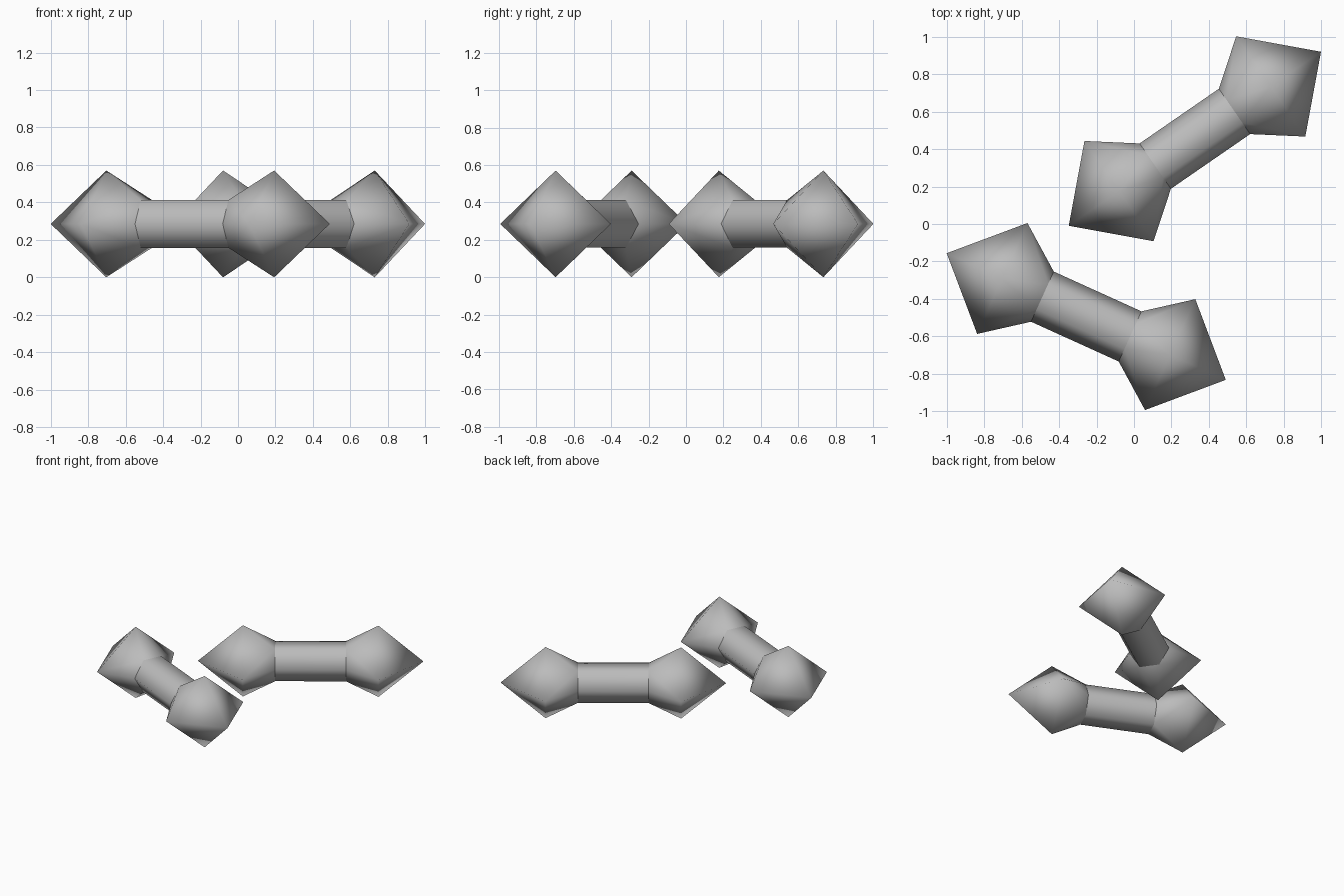
import bpy
import bmesh
from math import cos, sin, pi, radians
from mathutils import Matrix

cube = bpy.data.objects.get("Cube")
if cube:
    bpy.data.objects.remove(cube, do_unlink=True)

# Single grey finish
GREY = (0.5, 0.5, 0.5, 1.0)
grey = bpy.data.materials.new("grey metal")
grey.use_nodes = True
grey.diffuse_color = GREY
grey.node_tree.nodes["Principled BSDF"].inputs["Base Color"].default_value = GREY

# Main dimensions
HEIGHT = 0.285       # centre line above the ground
GRIP = 0.147         # grip radius
GRIP_END = 0.257     # half length of the grip
RING = 0.492         # widest point of a head
TIP = 0.818          # pointed end of a head
WIDE, TALL = 0.325, 0.285


def ring(bm, x, sides, ry, rz):
    """Ring of points around the x axis, starting at +y."""
    return [bm.verts.new((x, ry * cos(2 * pi * i / sides), rz * sin(2 * pi * i / sides)))
            for i in range(sides)]


def finish(bm, name, place):
    bmesh.ops.recalc_face_normals(bm, faces=bm.faces)
    bmesh.ops.transform(bm, matrix=place, verts=bm.verts)
    mesh = bpy.data.meshes.new(name)
    bm.to_mesh(mesh)
    bm.free()
    mesh.materials.append(grey)
    mesh.shade_smooth()
    obj = bpy.data.objects.new(name, mesh)
    bpy.context.collection.objects.link(obj)


def make_grip(name, place):
    bm = bmesh.new()
    a = ring(bm, -GRIP_END, 6, GRIP, GRIP)
    b = ring(bm, GRIP_END, 6, GRIP, GRIP)
    for i in range(6):
        j = (i + 1) % 6
        bm.faces.new((a[i], a[j], b[j], b[i]))
    finish(bm, name, place)


def make_head(name, place):
    bm = bmesh.new()
    neck = ring(bm, GRIP_END, 6, GRIP, GRIP)
    side, top, far, low = wide = ring(bm, RING, 4, WIDE, TALL)
    tip = bm.verts.new((TIP, 0, 0))
    # pointed outer end
    for i in range(4):
        bm.faces.new((wide[i], wide[(i + 1) % 4], tip))
    # shoulders narrowing from four corners to the six-sided grip
    for corner, pole, n, m in ((side, top, 0, 1), (far, top, 3, 2),
                               (far, low, 3, 4), (side, low, 0, 5)):
        bm.faces.new((corner, pole, neck[m]))
        bm.faces.new((corner, neck[m], neck[n]))
    bm.faces.new((top, neck[1], neck[2]))
    bm.faces.new((low, neck[4], neck[5]))
    finish(bm, name, place)


# Two dumbbells lying at different angles
for label, x, y, angle in (("back", 0.325, 0.455, 34.6),
                           ("front", -0.255, -0.494, -24.4)):
    place = Matrix.Translation((x, y, HEIGHT)) @ Matrix.Rotation(radians(angle), 4, "Z")
    make_grip(label + "_dumbbell_grip", place)
    make_head(label + "_dumbbell_right_end", place)
    make_head(label + "_dumbbell_left_end", place @ Matrix.Rotation(pi, 4, "Z"))
